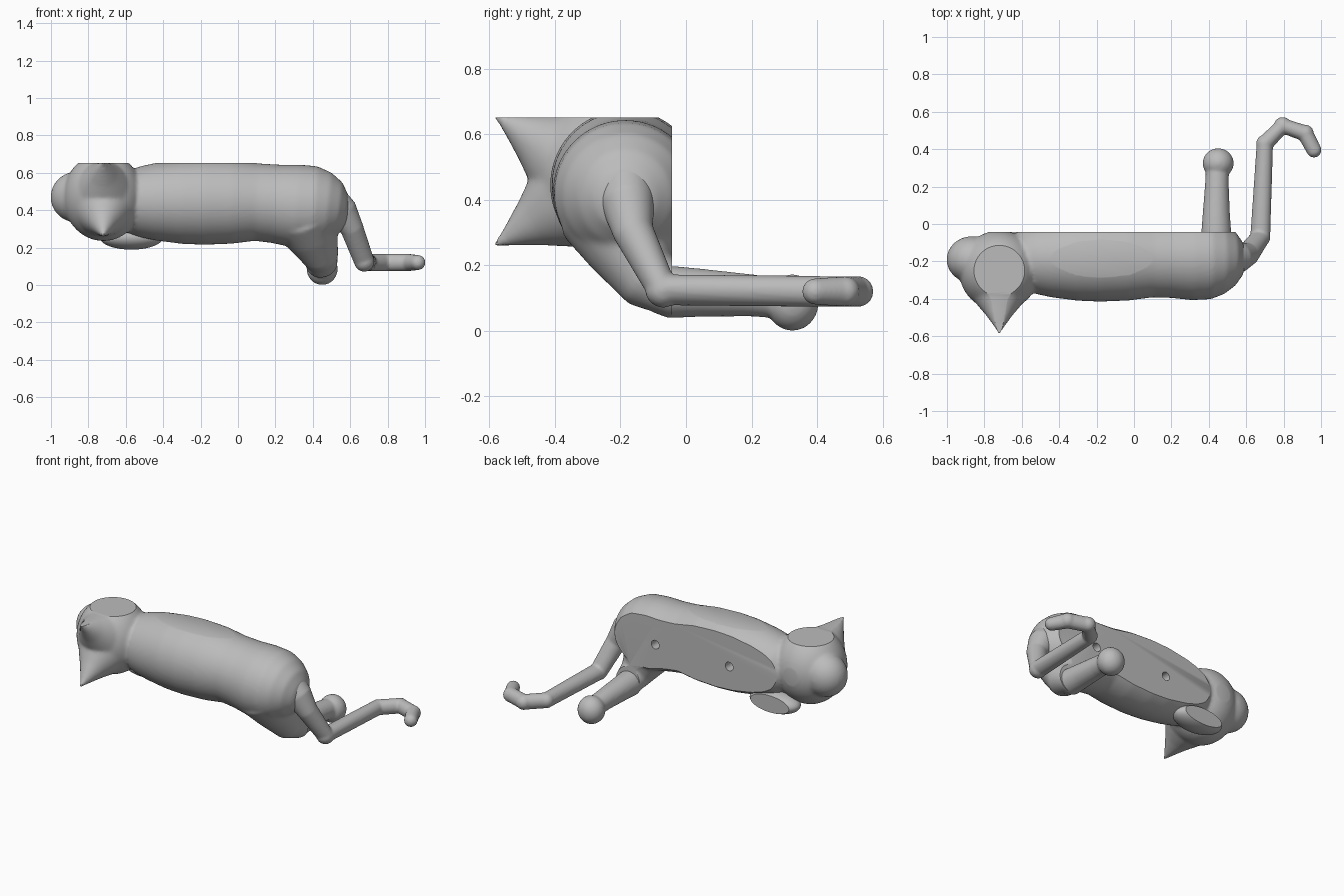
import bpy, bmesh, math
from mathutils import Vector, Matrix

old = bpy.data.objects.get("Cube")
if old:
    bpy.data.objects.remove(old, do_unlink=True)

grey = bpy.data.materials.new("plain_grey")
grey.use_nodes = True
COLOR = (0.5, 0.5, 0.5, 1)
grey.diffuse_color = COLOR
grey.node_tree.nodes["Principled BSDF"].inputs["Base Color"].default_value = COLOR


def finish(name, bm):
    bmesh.ops.recalc_face_normals(bm, faces=bm.faces)
    mesh = bpy.data.meshes.new(name)
    bm.to_mesh(mesh)
    bm.free()
    mesh.materials.append(grey)
    obj = bpy.data.objects.new(name, mesh)
    bpy.context.collection.objects.link(obj)
    return obj


def ellipsoid(bm, center, radii):
    m = Matrix.Translation(center) @ Matrix.Diagonal((*radii, 1))
    bmesh.ops.create_uvsphere(bm, u_segments=48, v_segments=24, radius=1, matrix=m)


def loft(bm, stations, sides=40):
    """Closed tube through (centre, radius) stations, mitred at the bends."""
    pts = [Vector(p) for p, r in stations]
    rings = []
    side = None
    for i, (p, r) in enumerate(stations):
        a = (pts[i] - pts[max(i - 1, 0)]).normalized()
        b = (pts[min(i + 1, len(pts) - 1)] - pts[i]).normalized()
        t = (a + b).normalized()
        if side is None:
            side = t.orthogonal()
        side = (side - t * side.dot(t)).normalized()
        up = t.cross(side)
        rings.append([bm.verts.new(pts[i] + r * (side * math.cos(k) + up * math.sin(k)))
                      for k in (math.tau * j / sides for j in range(sides))])
    for lo, hi in zip(rings, rings[1:]):
        for j in range(sides):
            k = (j + 1) % sides
            bm.faces.new((lo[j], lo[k], hi[k], hi[j]))
    bm.faces.new(rings[0])
    bm.faces.new(rings[-1])


def bake(obj):
    dg = bpy.context.evaluated_depsgraph_get()
    mesh = bpy.data.meshes.new_from_object(obj.evaluated_get(dg))
    obj.modifiers.clear()
    obj.data = mesh


def blend(obj, voxel, rounds):
    mod = obj.modifiers.new("fuse", "REMESH")
    mod.mode = "VOXEL"
    mod.voxel_size = voxel
    mod = obj.modifiers.new("soften", "SMOOTH")
    mod.factor = 0.5
    mod.iterations = rounds
    bake(obj)


def carve(obj, cutters):
    for c in cutters:
        mod = obj.modifiers.new("cut", "BOOLEAN")
        mod.operation = "DIFFERENCE"
        mod.solver = "EXACT"
        mod.object = c
    bake(obj)


def box(name, center, size):
    bm = bmesh.new()
    bmesh.ops.create_cube(bm, size=1, matrix=Matrix.Translation(center) @ Matrix.Diagonal((*size, 1)))
    return finish(name, bm)


# Torso, head, muzzle, ears and thigh fused into one soft body
bm = bmesh.new()
profile = [(-.64, .445, .13), (-.58, .445, .17), (-.52, .445, .19), (-.44, .445, .207),
           (-.3, .445, .225), (-.18, .445, .23), (-.03, .445, .224), (.1, .443, .207),
           (.2, .434, .21), (.31, .422, .222), (.41, .418, .217), (.48, .412, .19),
           (.54, .405, .145), (.58, .4, .09), (.6, .4, .03)]
loft(bm, [((x, -.185, z), r) for x, z, r in profile], 64)
ellipsoid(bm, (-.72, -.25, .47), (.215, .215, .235))
ellipsoid(bm, (-.865, -.19, .47), (.137, .125, .135))
for s in (-1, 1):
    root = Vector((-.72, -.25, .46))
    tip = Vector((-.72, -.585, .46 + s * .2))
    ear = [(.38, .15), (.52, .115), (.66, .078), (.8, .046), (.92, .02), (1, .008)]
    loft(bm, [(root.lerp(tip, f), r) for f, r in ear])
loft(bm, [((.36, -.2, .36), .19), ((.4, -.16, .25), .14),
          ((.44, -.11, .155), .098), ((.45, -.03, .12), .082), ((.45, .03, .117), .075)])
body = finish("body", bm)
blend(body, .011, 7)

# Tucked front paw
bm = bmesh.new()
ellipsoid(bm, (-.57, -.1, .255), (.17, .1, .066))
paw = finish("front_paw", bm)

# Flat mounting faces and two screw holes
top = box("top_cutter", (0, 0, 1.151), (4, 4, 1))
back = box("back_cutter", (0, .958, .5), (4, 2, 3))
cutters = [top, back]
for x in (-.28, .25):
    bm = bmesh.new()
    bmesh.ops.create_cone(bm, cap_ends=True, segments=24, radius1=.028, radius2=.028, depth=.2,
                          matrix=Matrix.Translation((x, -.04, .42)) @ Matrix.Rotation(math.pi / 2, 4, "X"))
    cutters.append(finish("hole_cutter", bm))
carve(body, cutters)
carve(paw, [back])
for c in cutters:
    bpy.data.objects.remove(c, do_unlink=True)

# Hind leg with a round foot
bm = bmesh.new()
loft(bm, [((.44, -.1, .13), .07), ((.44, -.045, .118), .08), ((.44, .05, .116), .073),
          ((.443, .2, .108), .064), ((.447, .33, .095), .06)])
ellipsoid(bm, (.45, .325, .086), (.083, .08, .086))
leg = finish("hind_leg", bm)
blend(leg, .009, 5)

# Bent tail
bm = bmesh.new()
path = [((.5, -.185, .45), .09), ((.56, -.178, .39), .082), ((.61, -.16, .3), .062),
        ((.675, -.07, .125), .054), ((.7, .43, .12), .047), ((.795, .525, .12), .047),
        ((.915, .485, .12), .046), ((.962, .395, .12), .04)]
loft(bm, path)
for i in (3, 4, 5, 6, 7):
    p, r = path[i]
    ellipsoid(bm, p, (r, r, r))
tail = finish("tail", bm)
blend(tail, .008, 3)

for obj in (body, paw, leg, tail):
    bpy.ops.object.select_all(action="DESELECT")
    obj.select_set(True)
    bpy.context.view_layer.objects.active = obj
    bpy.ops.object.shade_smooth_by_angle(angle=math.radians(35))
